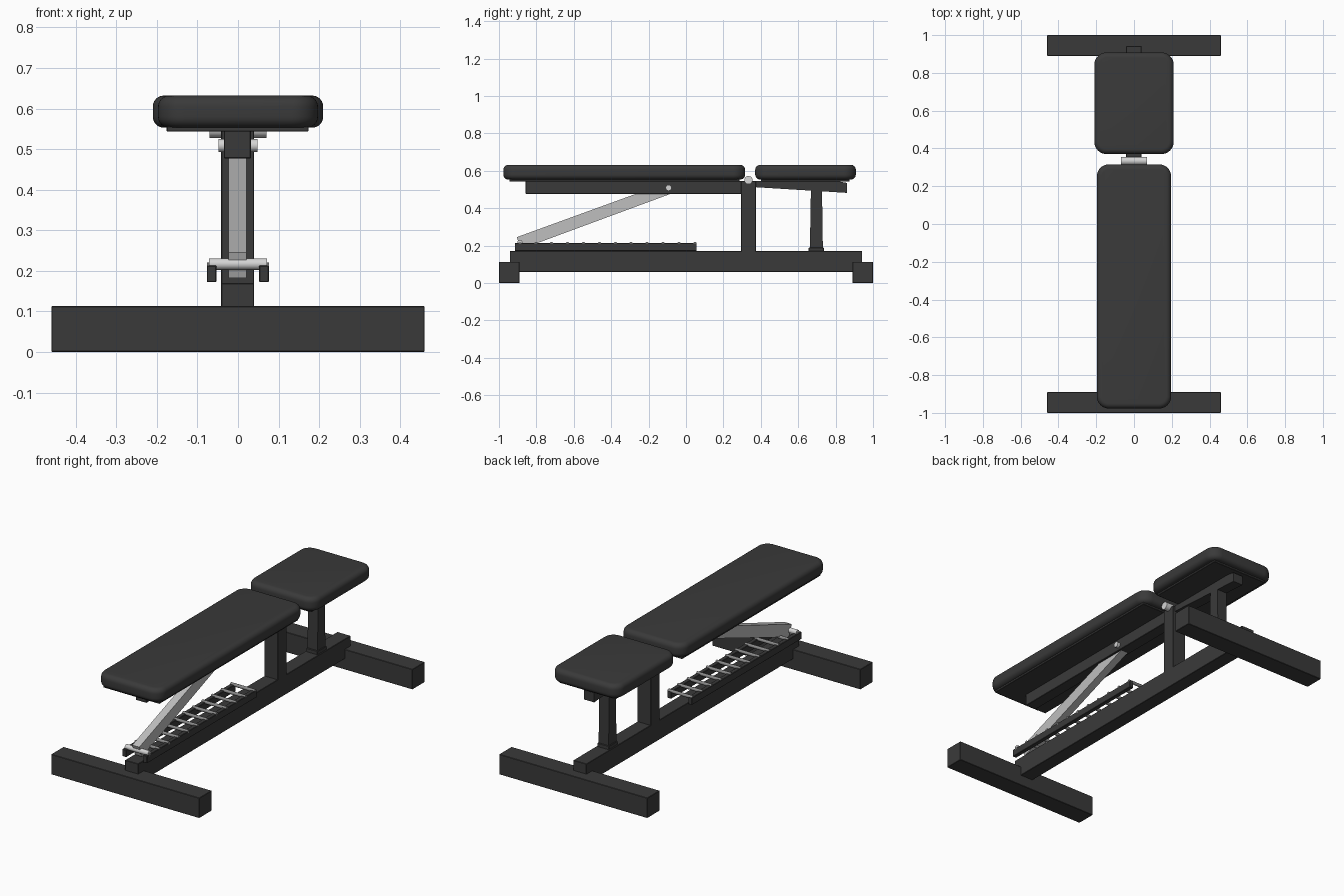
import bpy, bmesh, math
from mathutils import Matrix

if "Cube" in bpy.data.objects:
    bpy.data.objects.remove(bpy.data.objects["Cube"])


def material(name, v):
    m = bpy.data.materials.new(name)
    m.diffuse_color = (v, v, v, 1)
    m.use_nodes = True
    m.node_tree.nodes["Principled BSDF"].inputs["Base Color"].default_value = m.diffuse_color
    return m


DARK = material("charcoal", 0.042)
STRUT = material("light grey", 0.52)
STEEL = material("bright steel", 0.66)
RUNG = material("mid grey", 0.25)


def finish(bm, name, mat, smooth=False):
    bmesh.ops.recalc_face_normals(bm, faces=bm.faces)
    me = bpy.data.meshes.new(name)
    bm.to_mesh(me)
    bm.free()
    me.materials.append(mat)
    ob = bpy.data.objects.new(name, me)
    bpy.context.collection.objects.link(ob)
    if smooth:
        bpy.context.view_layer.objects.active = ob
        ob.select_set(True)
        bpy.ops.object.shade_smooth_by_angle(angle=math.radians(35))
        ob.select_set(False)
    return ob


def extrude(bm, pts, vec):
    face = bm.faces.new([bm.verts.new(p) for p in pts])
    new = bmesh.ops.extrude_face_region(bm, geom=[face])["geom"]
    bmesh.ops.translate(bm, vec=vec, verts=[v for v in new if isinstance(v, bmesh.types.BMVert)])


def side_profile(name, pts, x0, x1, mat=DARK, bevel=0.0):
    """Extrude a (y, z) outline across x."""
    bm = bmesh.new()
    extrude(bm, [(x0, y, z) for y, z in pts], (x1 - x0, 0, 0))
    if bevel:
        bmesh.ops.bevel(bm, geom=bm.edges[:], offset=bevel, segments=1, affect='EDGES')
    return finish(bm, name, mat)


def box(name, x0, x1, y0, y1, z0, z1, mat=DARK, bevel=0.002):
    return side_profile(name, [(y0, z0), (y1, z0), (y1, z1), (y0, z1)], x0, x1, mat, bevel)


def rod(name, y, z, r, half, mat, sides=24):
    """Cylinder lying along x."""
    bm = bmesh.new()
    bmesh.ops.create_cone(bm, cap_ends=True, segments=sides, radius1=r, radius2=r, depth=2 * half,
                          matrix=Matrix.Translation((0, y, z)) @ Matrix.Rotation(math.pi / 2, 4, 'Y'))
    return finish(bm, name, mat, True)


def pad(name, half, y0, y1, z0, z1, corner=0.065, edge=0.027):
    """Cushion: rounded rectangle with softly rounded rims."""
    bm = bmesh.new()
    pts = []
    for k, (cx, cy) in enumerate([(half - corner, y1 - corner), (corner - half, y1 - corner),
                                  (corner - half, y0 + corner), (half - corner, y0 + corner)]):
        for i in range(11):
            a = math.pi / 2 * (k + i / 10)
            pts.append((cx + corner * math.cos(a), cy + corner * math.sin(a), z0))
    extrude(bm, pts, (0, 0, z1 - z0))
    rims = [e for e in bm.edges if abs(e.verts[0].co.z - e.verts[1].co.z) < 1e-5]
    bmesh.ops.bevel(bm, geom=rims, offset=edge, segments=6, profile=0.5, affect='EDGES')
    return finish(bm, name, DARK, True)


# Base frame
for name, y in (("front_foot", -1.0), ("rear_foot", 0.89)):
    box(name, -0.46, 0.46, y, y + 0.11, 0, 0.113)
box("base_beam", -0.042, 0.04, -0.942, 0.942, 0.06, 0.17)
box("main_post", -0.042, 0.04, 0.294, 0.374, 0.165, 0.545)
side_profile("rear_post", [(0.662, 0.165), (0.732, 0.165), (0.727, 0.51), (0.668, 0.51)], -0.032, 0.03)
box("rear_post_foot_plate", -0.036, 0.034, 0.656, 0.737, 0.165, 0.19)

# Cushions and their backing plates
pad("back_pad", 0.197, -0.977, 0.316, 0.553, 0.632)
pad("seat_pad", 0.21, 0.37, 0.908, 0.553, 0.632)
box("back_plate", -0.176, 0.174, -0.945, 0.285, 0.543, 0.556)
box("seat_plate", -0.176, 0.174, 0.40, 0.875, 0.543, 0.556)

# Support rails under cushions
box("back_rail", -0.035, 0.032, -0.857, 0.295, 0.477, 0.545)
side_profile("seat_rail", [(0.36, 0.513), (0.86, 0.482), (0.86, 0.535), (0.80, 0.546), (0.36, 0.546)],
             -0.032, 0.03)

# Pivots
rod("back_pivot", 0.334, 0.55, 0.022, 0.07, STEEL)
rod("strut_pivot", -0.093, 0.509, 0.016, 0.048, STEEL)

# Adjustable strut and its catch bar
side_profile("strut", [(-0.905, 0.245), (-0.88, 0.182), (-0.06, 0.485), (-0.085, 0.543)],
             -0.023, 0.021, STRUT)
rod("strut_catch_bar", -0.888, 0.217, 0.014, 0.072, STEEL)

# Adjustment ladder
for name, x in (("ladder_rail_left", -0.077), ("ladder_rail_right", 0.052)):
    box(name, x, x + 0.024, -0.915, 0.057, 0.172, 0.213)
for i in range(12):
    rod(f"ladder_rung_{i + 1}", -0.888 + i * 0.085, 0.211, 0.009, 0.076, RUNG, 12)
